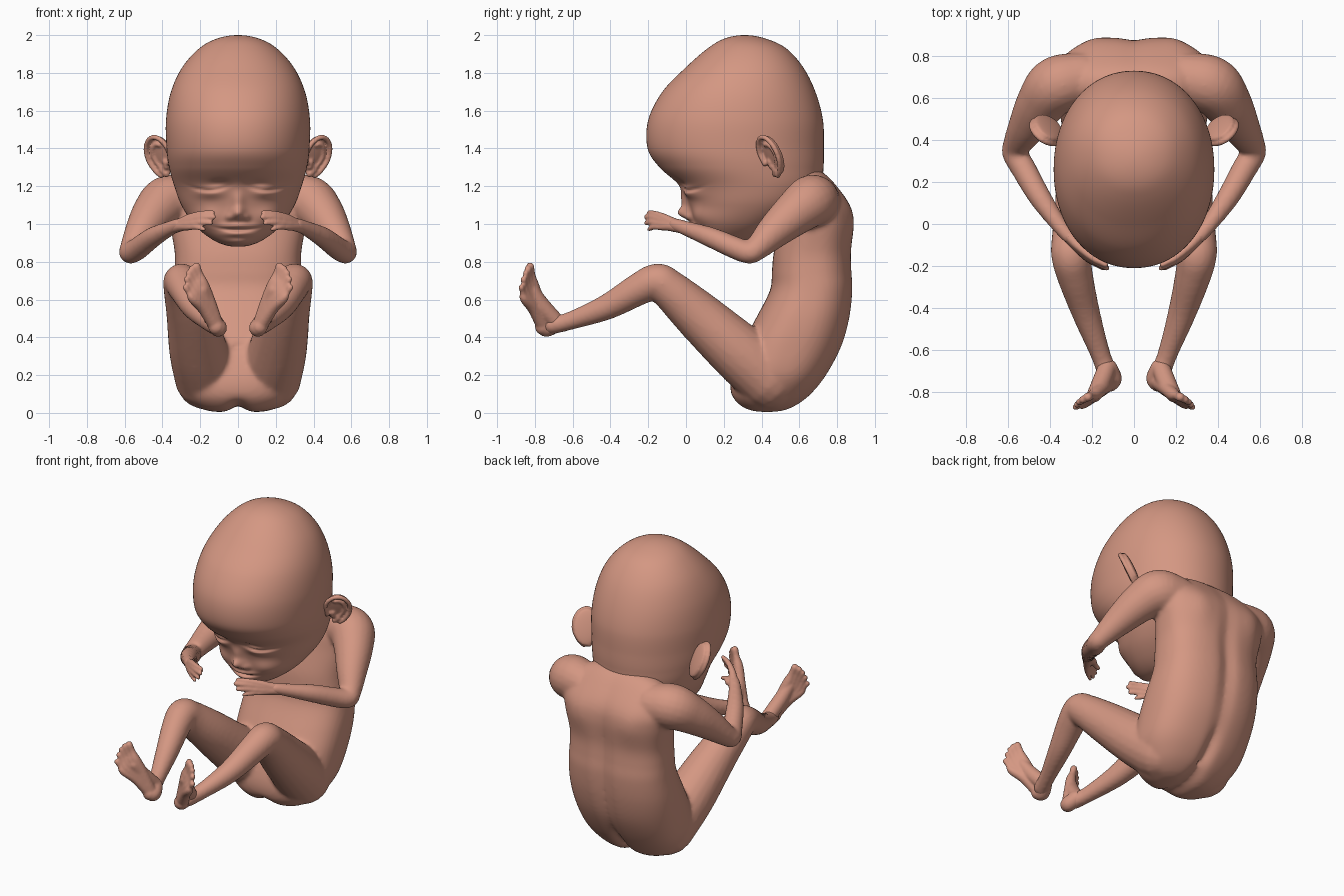
import bpy, bmesh, math
from mathutils import Vector, Matrix

if "Cube" in bpy.data.objects:
    bpy.data.objects.remove(bpy.data.objects["Cube"])

skin = bpy.data.materials.new("warm_skin")
skin.diffuse_color = (0.66, 0.31, 0.225, 1)
skin.use_nodes = True
skin.node_tree.nodes["Principled BSDF"].inputs["Base Color"].default_value = skin.diffuse_color


def gauss(v, c, s):
    return math.exp(-((v - c) / s) ** 2)


def catmull(p0, p1, p2, p3, t):
    return [0.5 * (2 * b + (c - a) * t + (2 * a - 5 * b + 4 * c - d) * t * t
                   + (3 * b - a - 3 * c + d) * t ** 3)
            for a, b, c, d in zip(p0, p1, p2, p3)]


def smooth_path(pts, steps, first, last):
    ext = [first] + list(pts) + [last]
    out = []
    for i in range(1, len(ext) - 2):
        out += [catmull(*ext[i - 1:i + 3], k / steps) for k in range(steps)]
    return out + [list(pts[-1])]


def skin_rings(bm, rings):
    rows = [[bm.verts.new(c) for c in r] for r in rings]
    n = len(rows[0])
    for a, b in zip(rows, rows[1:]):
        for i in range(n):
            bm.faces.new((a[i], a[(i + 1) % n], b[(i + 1) % n], b[i]))
    bm.faces.new(rows[0][::-1])
    bm.faces.new(rows[-1])


def loft(bm, sections, shape, power=2.2, seg=128, steps=12):
    """Stack of rounded slices: (z, front y, back y, half width)."""
    def beyond(tip, near):
        return (near[0], near[2], near[1], -near[3])
    path = smooth_path(sections, steps, beyond(sections[0], sections[1]),
                       beyond(sections[-1], sections[-2]))
    rings = []
    for z, yf, yb, w in path:
        w = max(w, 0.002)
        cy, ry = (yf + yb) / 2, max((yb - yf) / 2, 0.002)
        ring = []
        for i in range(seg):
            a = 2 * math.pi * i / seg
            c, s = math.cos(a), math.sin(a)
            x = w * math.copysign(abs(c) ** (2 / power), c)
            y = cy + ry * math.copysign(abs(s) ** (2 / power), s)
            ring.append(shape(x, y, z, s))
        rings.append(ring)
    skin_rings(bm, rings)


def tube(bm, pts, side=1, seg=20, steps=6):
    """Round-ended limb through (x, y, z, radius) points."""
    pts = [(p[0] * side, p[1], p[2], p[3]) for p in pts]
    ext = [[2 * a - b for a, b in zip(pts[i], pts[j])] for i, j in ((0, 1), (-1, -2))]
    path = smooth_path(pts, steps, *ext)
    c = [Vector(p[:3]) for p in path]
    r = [p[3] for p in path]
    t = [(c[min(i + 1, len(c) - 1)] - c[max(i - 1, 0)]).normalized() for i in range(len(c))]
    caps = [math.radians(a) for a in (85, 65, 45, 22)]
    full = [(c[0] - t[0] * r[0] * math.sin(a), r[0] * math.cos(a), t[0]) for a in caps]
    full += list(zip(c, r, t))
    full += [(c[-1] + t[-1] * r[-1] * math.sin(a), r[-1] * math.cos(a), t[-1]) for a in caps[::-1]]
    u = t[0].orthogonal()
    rings = []
    for p, rad, tan in full:
        u = (u - tan * u.dot(tan)).normalized()
        v = tan.cross(u)
        rings.append([p + (u * math.cos(2 * math.pi * k / seg) + v * math.sin(2 * math.pi * k / seg)) * rad
                      for k in range(seg)])
    skin_rings(bm, rings)


def finish(name, bm, voxel=None, smooth=0, mirror=False):
    bmesh.ops.recalc_face_normals(bm, faces=bm.faces)
    for f in bm.faces:
        f.smooth = True
    me = bpy.data.meshes.new(name)
    bm.to_mesh(me)
    bm.free()
    me.materials.append(skin)
    ob = bpy.data.objects.new(name, me)
    bpy.context.collection.objects.link(ob)
    if mirror:
        ob.modifiers.new("mirror", 'MIRROR').use_mirror_merge = False
    if voxel:
        m = ob.modifiers.new("blend", 'REMESH')
        m.mode, m.voxel_size, m.use_smooth_shade = 'VOXEL', voxel, True
        m = ob.modifiers.new("soften", 'SMOOTH')
        m.factor, m.iterations = 0.5, smooth
    return ob


# head with face features pushed out of the front surface
def face(x, y, z, s):
    if s < 0.1:
        ax = abs(x)
        d = 0.060 * gauss(x, 0, .038) * gauss(z, 1.055, .035)       # nose tip
        d += 0.030 * gauss(x, 0, .035) * gauss(z, 1.12, .06)        # bridge
        d += 0.020 * gauss(ax, .045, .02) * gauss(z, 1.035, .02)    # nostrils
        d += 0.024 * gauss(ax, .15, .07) * gauss(z, 1.165, .03)     # eyelids
        d -= 0.020 * gauss(ax, .155, .075) * gauss(z, 1.178 + (ax - .155) ** 2 * 2, .008)
        d -= 0.015 * gauss(ax, .1, .05) * gauss(z, 1.215, .02)      # under brow
        d += 0.020 * gauss(ax, .17, .07) * gauss(z, 1.04, .05)      # cheeks
        d += 0.024 * gauss(x, 0, .08) * gauss(z, .99, .016)         # lips
        d += 0.020 * gauss(x, 0, .07) * gauss(z, .947, .016)
        d -= 0.016 * gauss(x, 0, .10) * gauss(z, .968 + x * x, .008)
        d += 0.015 * gauss(x, 0, .06) * gauss(z, .905, .02)         # chin
        y -= d * min(1, (0.1 - s) * 2)
    return (x, y, z)


bm = bmesh.new()
loft(bm, [(.88, .22, .22, 0), (.89, .13, .31, .075), (.93, .075, .41, .155), (1.0, .04, .53, .235),
          (1.1, .015, .66, .30), (1.2, -.03, .715, .337), (1.3, -.14, .728, .365),
          (1.4, -.203, .73, .378), (1.55, -.2, .725, .381), (1.7, -.125, .685, .355),
          (1.83, 0, .62, .295), (1.93, .115, .53, .205), (1.982, .205, .42, .11), (2.0, .31, .31, 0)],
     face, power=2.1, seg=160)
finish("head", bm)


# torso with spine groove, buttock cleft and belly mark, plus limbs
def trunk(x, y, z, s):
    if s > 0:
        y -= s * 0.025 * gauss(x, 0, .05) * gauss(z, .65, .45)
        y += s * 0.015 * gauss(abs(x), .2, .08) * gauss(z, 1.02, .12)
        y -= s * 0.05 * gauss(x, 0, .03) * gauss(z, .12, .12)
    else:
        y += 0.03 * gauss(x, 0, .03) * gauss(z, .35, .014)
    z += 0.035 * gauss(x, 0, .05) * gauss(z, 0, .06)
    return (x, y, z)


bm = bmesh.new()
loft(bm, [(0, .43, .43, 0), (.01, .34, .52, .15), (.04, .28, .59, .225), (.1, .24, .665, .285),
          (.2, .24, .745, .335), (.35, .29, .825, .352), (.5, .37, .868, .355), (.65, .445, .885, .342),
          (.75, .455, .88, .335), (.85, .465, .877, .335), (1.0, .5, .888, .36),
          (1.1, .52, .868, .37), (1.2, .55, .80, .32), (1.27, .6, .73, .2), (1.29, .66, .66, 0)],
     trunk, power=2.5, seg=96, steps=8)
tube(bm, [(0, .66, 1.08, .18), (0, .56, 1.2, .175), (0, .5, 1.32, .17)])
for s in (1, -1):
    # arm: shoulder, elbow, wrist
    tube(bm, [(.26, .69, 1.12, .13), (.37, .66, 1.12, .138), (.44, .58, 1.06, .12),
              (.505, .47, .965, .094), (.56, .375, .872, .066), (.568, .335, .85, .06),
              (.53, .27, .87, .06), (.45, .13, .93, .054), (.36, .0, .977, .04),
              (.31, -.06, .998, .035)], s)
    # leg: hip, knee, ankle
    tube(bm, [(.165, .44, .185, .17), (.21, .27, .33, .155), (.25, .06, .52, .13),
              (.29, -.09, .655, .105), (.298, -.155, .695, .096), (.28, -.25, .655, .086),
              (.23, -.42, .56, .068), (.16, -.62, .485, .048), (.125, -.71, .465, .05)], s)
finish("body_and_limbs", bm, 0.012, 8)

# hands: one strand per finger from wrist through knuckle to tip
bm = bmesh.new()
fingers = [((.255, -.115, 1.035), (.135, -.195, 1.06), .016), ((.25, -.125, 1.02), (.13, -.21, 1.037), .017),
           ((.255, -.13, 1.0), (.145, -.21, 1.005), .016), ((.265, -.125, .983), (.18, -.195, .972), .014),
           ((.28, -.045, .99), (.21, -.085, .985), .016)]
for knuckle, tip, r in fingers:
    k, t = Vector(knuckle), Vector(tip)
    m = (k + t) / 2 + Vector((0, -.008, .006))
    tube(bm, [(.35, -.01, .98, .034), (*(Vector((.33, -.04, .99)) * .5 + k * .5), .025),
              (*k, r * 1.25), (*m, r), (*t, r * .8)], seg=14)
finish("hands", bm, 0.007, 3, True)

# feet: heel, instep and five toes
bm = bmesh.new()
tube(bm, [(.125, -.69, .475, .048), (.105, -.735, .45, .047), (.115, -.757, .455, .043)])
tube(bm, [(.13, -.69, .485, .045), (.16, -.765, .57, .045), (.19, -.815, .65, .036)])
for i in range(5):
    f = i / 4
    tip = Vector((.22, -.825, .775)).lerp(Vector((.278, -.872, .665)), f) + Vector((.012, 0, .02)) * math.sin(math.pi * f)
    base = Vector((.185, -.81, .68)).lerp(Vector((.24, -.855, .605)), f)
    r = .022 - .006 * min(1, f * 2)
    tube(bm, [(.112, -.75, .455, .04), (*(Vector((.12, -.755, .5)) * .5 + base * .5), .034),
              (*base, r + .009), (*base.lerp(tip, .55), r * .95), (*tip, r)], seg=14)
finish("feet", bm, 0.008, 3, True)

# ears: shallow dish, curled rim, inner ridge and lobe
bm = bmesh.new()
v = Vector((.05, -.09, .24)).normalized()
u = Vector((.8, .6, 0))
u = (u - v * u.dot(v)).normalized()
n = u.cross(v)
C = Vector((.415, .45, 1.36))


def ear_arc(ru, rv, start, end, off, r, cu=0):
    pts = []
    for i in range(9):
        a = math.radians(start + (end - start) * i / 8)
        w = 1 if math.sin(a) > 0 else 1 + .3 * math.sin(a)
        pts.append((*(C + u * (cu + ru * w * math.cos(a)) + v * rv * math.sin(a) + n * off), r))
    tube(bm, pts, seg=12, steps=4)


dish = Matrix.Translation(C - n * .015) @ Matrix((u, v, n)).transposed().to_4x4() @ Matrix.Diagonal((.08, .112, .018, 1))
bmesh.ops.create_uvsphere(bm, u_segments=32, v_segments=16, radius=1, matrix=dish)
ear_arc(.078, .112, 200, -80, .01, .014)
ear_arc(.042, .068, 110, -110, .0, .012)
tube(bm, [(*(C - u * .03 - v * .03), .016), (*(C - u * .03 - v * .06), .016)], seg=12)
tube(bm, [(*(C - v * .08), .02), (*(C - u * .02 - v * .1), .02)], seg=12)
finish("ears", bm, 0.007, 4, True)
